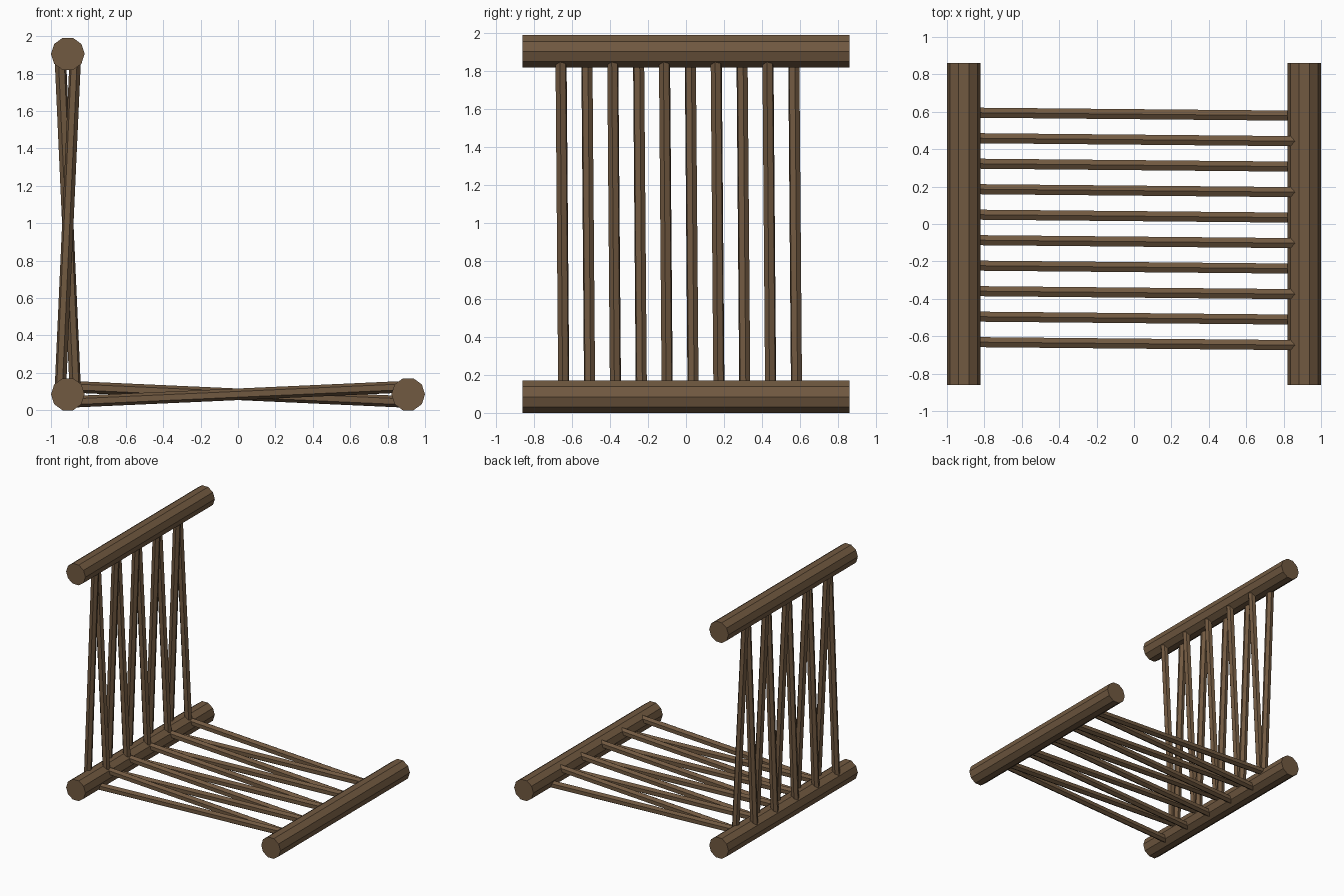
import bpy
from mathutils import Vector

if "Cube" in bpy.data.objects:
    bpy.data.objects.remove(bpy.data.objects["Cube"])

wood = bpy.data.materials.new("brown_wood")
wood.diffuse_color = (0.165, 0.10, 0.052, 1)
wood.use_nodes = True
wood.node_tree.nodes["Principled BSDF"].inputs["Base Color"].default_value = wood.diffuse_color

X, LOW, SPAN = 0.91, 0.085, 1.82      # log centre offset, log height, log spacing


def rod(name, a, b, radius, sides, turn=0.0):
    """Faceted cylinder running from point a to point b."""
    a, b = Vector(a), Vector(b)
    d = b - a
    bpy.ops.mesh.primitive_cylinder_add(vertices=sides, radius=radius, depth=d.length,
                                        location=(a + b) / 2)
    ob = bpy.context.object
    ob.name = name
    ob.rotation_mode = 'QUATERNION'
    ob.rotation_quaternion = d.to_track_quat('Z', 'Y')
    ob.data.materials.append(wood)
    # spin around own axis
    if turn:
        from mathutils import Matrix
        ob.data.transform(Matrix.Rotation(turn, 4, 'Z'))
    return ob


# Three ten-sided logs along y, flat side up
for name, x, z in (("corner_log", -X, LOW), ("front_log", X, LOW), ("top_log", -X, LOW + SPAN)):
    rod(name, (x, -0.862, z), (x, 0.862, z), 0.09, 10, 1.5707963)

# Ten crossing rungs in each panel, leaning alternately to either side
STEP, LEAN = 0.1363, 0.041
for i in range(10):
    s = LEAN if i % 2 == 0 else -LEAN
    y = -0.644 + i * STEP
    rod(f"upright_rung_{i + 1}", (-X - s, y, LOW), (-X + s, y - 0.015, LOW + SPAN), 0.031, 6)
    y = -0.631 + i * STEP
    rod(f"flat_rung_{i + 1}", (-X, y, LOW - s), (X, y - 0.017, LOW + s), 0.031, 6)
